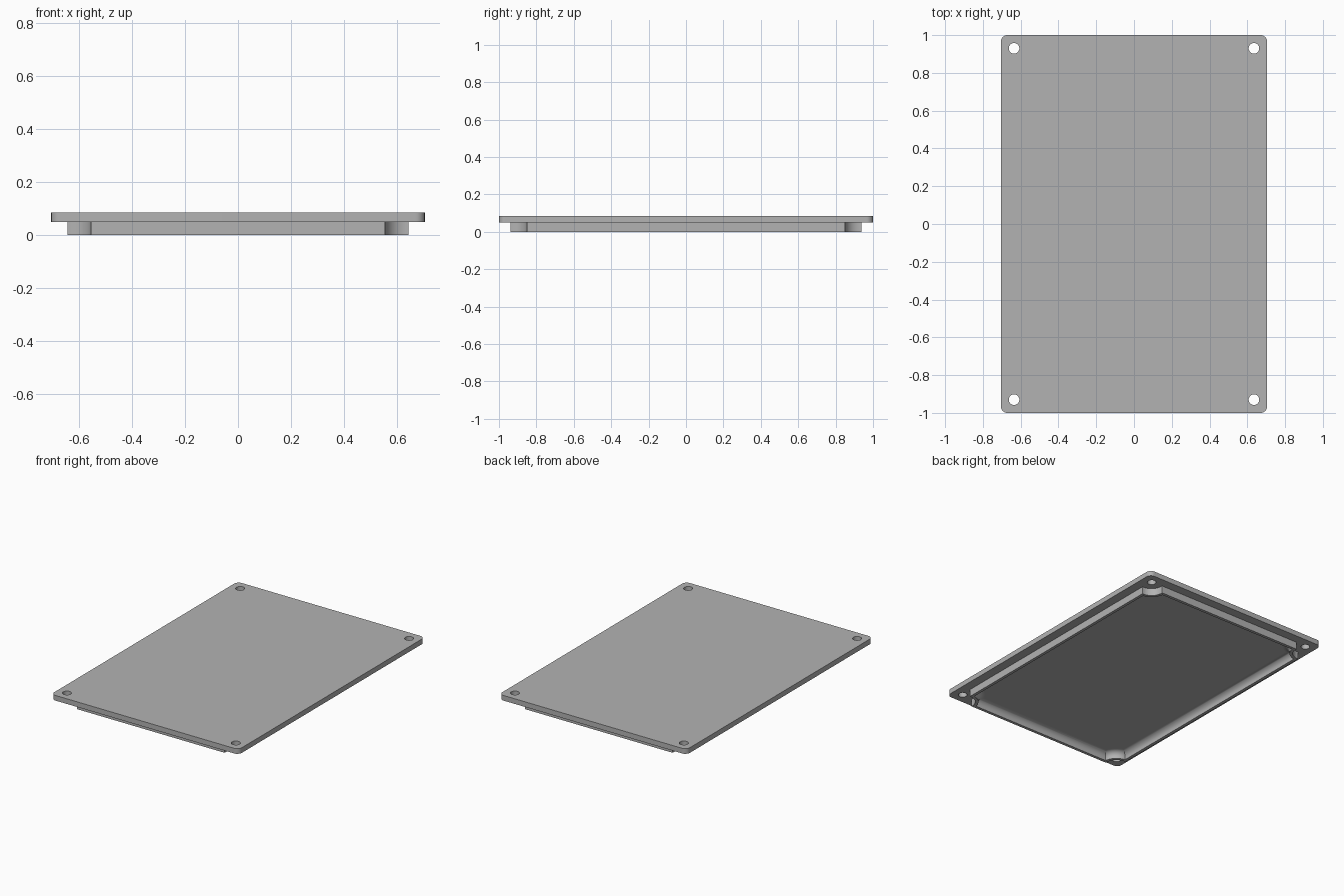
import bpy
import bmesh
from math import pi, sin, cos, asin, radians

cube = bpy.data.objects.get("Cube")
if cube:
    bpy.data.objects.remove(cube, do_unlink=True)

HALF_X, HALF_Y, TOP, SEAT = 0.705, 1.0, 0.085, 0.05
CORNER_R, HOLE_R = 0.035, 0.028
HOLE_X, HOLE_Y = 0.635, 0.93
LIP_X, LIP_Y, RELIEF_R = 0.643, 0.938, 0.08
LIP_WALL, FILLET_R = 0.02, 0.04

grey = bpy.data.materials.new("light grey plastic")
grey.use_nodes = True
colour = (0.45, 0.45, 0.45, 1)
grey.diffuse_color = colour
grey.node_tree.nodes["Principled BSDF"].inputs["Base Color"].default_value = colour


def arc(cx, cy, r, start, end, steps):
    return [(cx + r * cos(start + (end - start) * i / steps),
             cy + r * sin(start + (end - start) * i / steps)) for i in range(steps + 1)]


def four_corners(quarter):
    """Mirror a corner path, ordered anticlockwise, into a closed outline."""
    rev = quarter[::-1]
    return (quarter + [(-x, y) for x, y in rev]
            + [(-x, -y) for x, y in quarter] + [(x, -y) for x, y in rev])


def finish(bm, name):
    bmesh.ops.recalc_face_normals(bm, faces=bm.faces)
    mesh = bpy.data.meshes.new(name)
    bm.to_mesh(mesh)
    bm.free()
    mesh.materials.append(grey)
    obj = bpy.data.objects.new(name, mesh)
    bpy.context.collection.objects.link(obj)
    bpy.ops.object.select_all(action="DESELECT")
    obj.select_set(True)
    bpy.context.view_layer.objects.active = obj
    bpy.ops.object.shade_smooth_by_angle(angle=radians(30))


def ring(bm, points, z):
    return [bm.verts.new((x, y, z)) for x, y in points]


# Cover plate: rounded outline with four screw holes, filled and extruded
bm = bmesh.new()
loops = [four_corners(arc(HALF_X - CORNER_R, HALF_Y - CORNER_R, CORNER_R, 0, pi / 2, 10))]
for sx in (-1, 1):
    for sy in (-1, 1):
        loops.append(arc(sx * HOLE_X, sy * HOLE_Y, HOLE_R, 0, 2 * pi, 32)[:-1])
edges = []
for loop in loops:
    verts = ring(bm, loop, SEAT)
    edges += [bm.edges.new((verts[i - 1], verts[i])) for i in range(len(verts))]
bmesh.ops.triangle_fill(bm, edges=edges, use_beauty=True, use_dissolve=False)
extruded = bmesh.ops.extrude_face_region(bm, geom=list(bm.faces), use_keep_orig=True)
top_verts = [g for g in extruded["geom"] if isinstance(g, bmesh.types.BMVert)]
bmesh.ops.translate(bm, verts=top_verts, vec=(0, 0, TOP - SEAT))
finish(bm, "cover_plate")


# Locating lip: thin wall scooped around the screw holes, filleted inside
def lip_outline(inset):
    x, y, r = LIP_X - inset, LIP_Y - inset, RELIEF_R + inset
    start = 1.5 * pi + asin((x - HOLE_X) / r)
    end = pi - asin((y - HOLE_Y) / r)
    return four_corners(arc(HOLE_X, HOLE_Y, r, start, end, 16))


bm = bmesh.new()
section = [(0, SEAT), (0, 0), (LIP_WALL, 0)]
for i in range(9):
    a = pi / 2 * i / 8
    section.append((LIP_WALL + FILLET_R * (1 - cos(a)), SEAT - FILLET_R * (1 - sin(a))))
rings = [ring(bm, lip_outline(inset), z) for inset, z in section]
for lower, upper in zip(rings, rings[1:] + rings[:1]):
    for i in range(len(lower)):
        bm.faces.new((lower[i - 1], lower[i], upper[i], upper[i - 1]))
finish(bm, "locating_lip")
